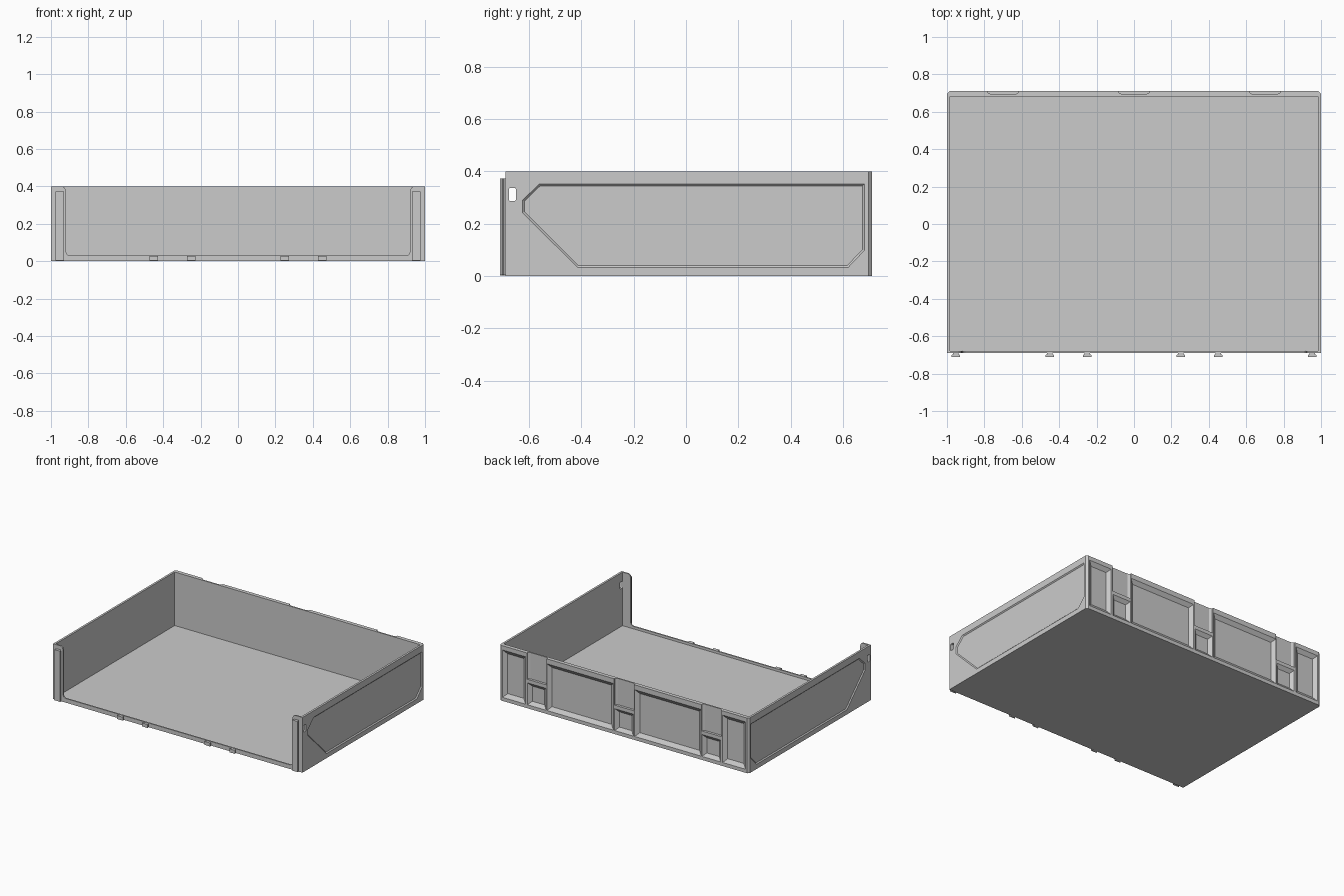
import bpy, bmesh, math
from mathutils import Vector

if "Cube" in bpy.data.objects:
    bpy.data.objects.remove(bpy.data.objects["Cube"])

AXES = {'x': lambda u, v, w: (w, u, v),
        'y': lambda u, v, w: (u, w, v),
        'z': lambda u, v, w: (u, v, w)}


def inset_poly(pts, d):
    """Move every edge of a convex polygon inward by d."""
    if d == 0:
        return pts
    p = [Vector(q) for q in pts]
    n = len(p)
    area = sum(p[i].cross(p[(i + 1) % n]) for i in range(n))
    sg = 1 if area > 0 else -1
    out = []
    for i in range(n):
        e1 = (p[i] - p[i - 1]).normalized()
        e2 = (p[(i + 1) % n] - p[i]).normalized()
        n1, n2 = Vector((-e1.y, e1.x)) * sg, Vector((-e2.y, e2.x)) * sg
        out.append(tuple(p[i] + (n1 + n2) * d / (1 + n1.dot(n2))))
    return out


def prism(name, pts, a, b, axis, inset=0):
    """Solid from a profile at level a to its inset copy at level b."""
    bm = bmesh.new()
    f = AXES[axis]
    lo = [bm.verts.new(f(u, v, a)) for u, v in pts]
    hi = [bm.verts.new(f(u, v, b)) for u, v in inset_poly(pts, inset)]
    n = len(pts)
    bm.faces.new(lo)
    bm.faces.new(hi)
    for i in range(n):
        j = (i + 1) % n
        bm.faces.new((lo[i], lo[j], hi[j], hi[i]))
    bmesh.ops.recalc_face_normals(bm, faces=bm.faces)
    me = bpy.data.meshes.new(name)
    bm.to_mesh(me)
    bm.free()
    ob = bpy.data.objects.new(name, me)
    bpy.context.collection.objects.link(ob)
    return ob


def rect(u0, u1, v0, v1):
    return [(u0, v0), (u1, v0), (u1, v1), (u0, v1)]


def rounded(u0, u1, v0, v1, r, n=4):
    pts = []
    for k, (cu, cv) in enumerate(rect(u0 + r, u1 - r, v0 + r, v1 - r)):
        for i in range(n + 1):
            t = math.pi * (1 + k / 2 + i / n / 2)
            pts.append((cu + r * math.cos(t), cv + r * math.sin(t)))
    return pts


# Outer tray block with chamfered rear corners
tray = prism("tray_body", [(-1, -.69), (1, -.69), (1, .697), (.987, .71),
                           (-.987, .71), (-1, .697)], 0, .4, 'z')


def cut(*args):
    cutter = prism("cutter", *args)
    cutter.hide_render = True
    m = tray.modifiers.new("cut", 'BOOLEAN')
    m.operation, m.solver, m.object = 'DIFFERENCE', 'EXACT', cutter
    bpy.context.view_layer.objects.active = tray
    bpy.ops.object.modifier_apply(modifier=m.name)
    bpy.data.objects.remove(cutter)


# Interior and front opening
cut(rect(-.985, .985, -.68, .682), .012, .45, 'z')
half = [(.90, .03), (.914, .036), (.92, .05), (.92, .375), (.926, .392), (.94, .401), (.94, .45)]
cut(half + [(-u, v) for u, v in reversed(half)], -.75, -.66, 'y')

# Side panels and carrying slots
panel = [(-.625, .29), (-.56, .353), (.682, .353), (.682, .098), (.62, .033),
         (-.415, .033), (-.625, .242)]
for s in (-1, 1):
    cut(panel, s * 1.0005, s * .993, 'x', .008)
cut(rounded(-.677, -.65, .287, .337, .006), -1.1, 1.1, 'x')

# Rear pockets and latch slots
for u0, u1, v0, v1 in ((.79, .975, .025, .37), (.085, .62, .025, .365)):
    for s in (-1, 1):
        cut(rect(*sorted((s * u0, s * u1)), v0, v1), .7105, .69, 'y', .028)
for c in (-.7, 0, .7):
    cut(rect(c - .075, c + .075, .025, .185), .7105, .69, 'y', .025)
    cut([(c - .08, .72), (c - .08, .701), (c - .062, .692), (c + .062, .692),
         (c + .08, .701), (c + .08, .72)], .21, .42, 'z')


# Front dovetail rails and clips
def dovetail(name, c, z0, z1):
    prism(name, [(c - .014, -.688), (c - .014, -.695), (c - .023, -.702), (c - .023, -.71),
                 (c + .023, -.71), (c + .023, -.702), (c + .014, -.695), (c + .014, -.688)],
          z0, z1, 'z')


for s, side in ((-1, "left"), (1, "right")):
    dovetail(side + "_front_rail", s * .953, .005, .372)
    for c, where in ((.25, "inner"), (.45, "outer")):
        dovetail(f"{side}_{where}_front_clip", s * c, .003, .028)
